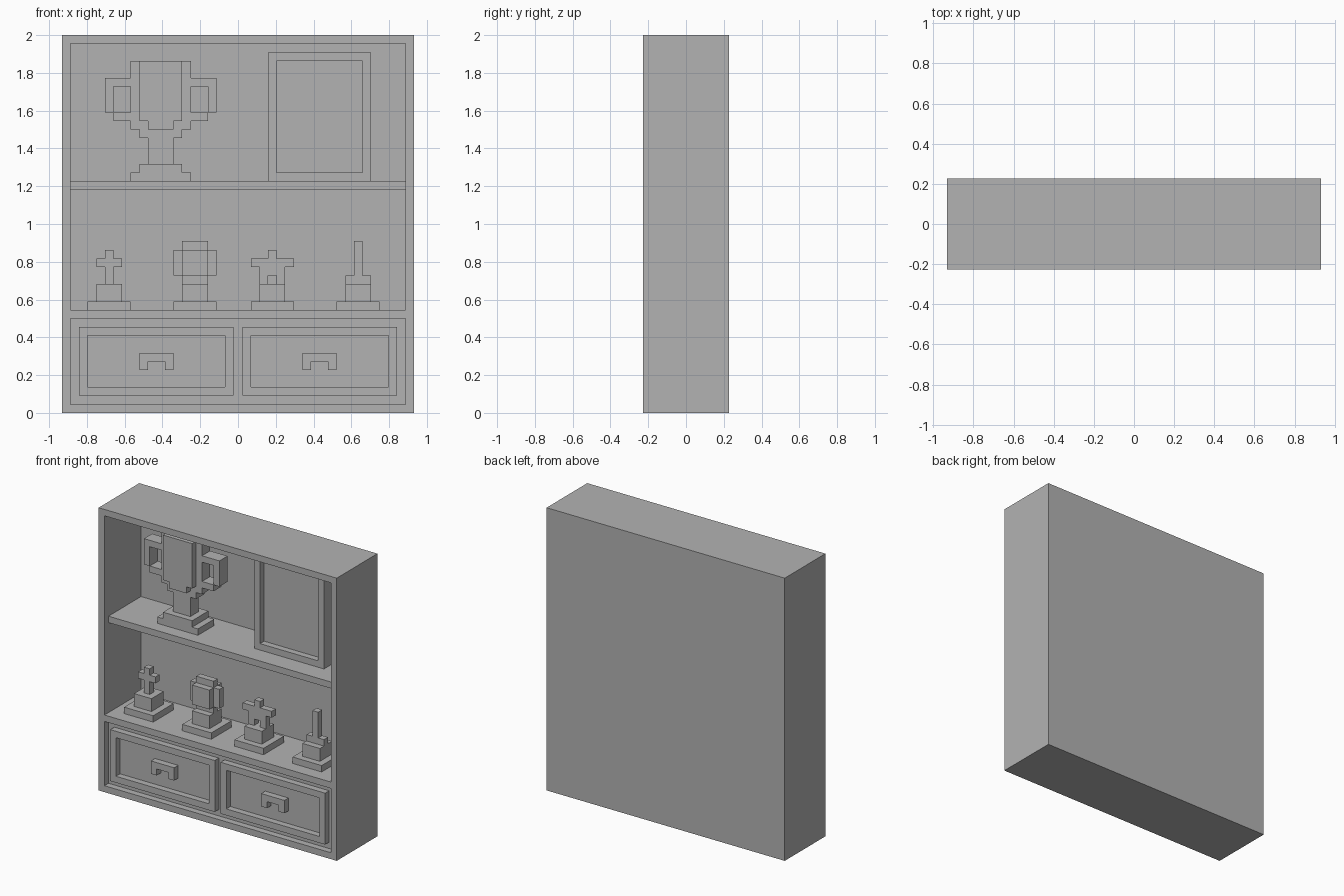
import bpy
import bmesh
from itertools import product

U = 1 / 22                      # size of one block
W, D, H = 41, 10, 44            # cabinet size in blocks

if "Cube" in bpy.data.objects:
    bpy.data.objects.remove(bpy.data.objects["Cube"], do_unlink=True)

grey = bpy.data.materials.new("plain grey")
grey.use_nodes = True
COLOUR = (0.45, 0.45, 0.45, 1)
grey.diffuse_color = COLOUR
grey.node_tree.nodes["Principled BSDF"].inputs["Base Color"].default_value = COLOUR


def cells(x0, x1, y0, y1, z0, z1):
    """Block of unit cells; x from the left edge, y from the front, z from the floor."""
    return set(product(range(x0, x1), range(y0, y1), range(z0, z1)))


def build(name, solid):
    """Skin a set of cells with outer faces only and merge the flat regions."""
    bm = bmesh.new()
    points = {}

    def vert(p):
        if p not in points:
            points[p] = bm.verts.new(((p[0] - W / 2) * U, (p[1] - D / 2) * U, p[2] * U))
        return points[p]

    for c in solid:
        for axis, side in product(range(3), (0, 1)):
            n = list(c)
            n[axis] += 2 * side - 1
            if tuple(n) in solid:
                continue
            a, b = (axis + 1) % 3, (axis + 2) % 3
            ring = []
            for s, t in ((0, 0), (1, 0), (1, 1), (0, 1)):
                p = list(c)
                p[axis] += side
                p[a] += s
                p[b] += t
                ring.append(vert(tuple(p)))
            bm.faces.new(ring if side else ring[::-1])
    bmesh.ops.dissolve_limit(bm, angle_limit=0.01, verts=bm.verts[:], edges=bm.edges[:])
    mesh = bpy.data.meshes.new(name)
    bm.to_mesh(mesh)
    bm.free()
    mesh.materials.append(grey)
    ob = bpy.data.objects.new(name, mesh)
    bpy.context.collection.objects.link(ob)
    return ob


# Cabinet: solid block with the display space and drawer bay carved out
build("cabinet", cells(0, W, 0, D, 0, H)
      - cells(1, 40, 0, 9, 12, 43)
      - cells(1, 40, 0, 1, 1, 11))
build("upper_shelf", cells(1, 40, 1, 9, 26, 27))

# Drawer fronts with raised rims and bridge handles
for side, x in (("right", 2), ("left", 21)):
    build(side + "_drawer_rim", cells(x, x + 18, 0, 1, 2, 10)
          - cells(x + 1, x + 17, 0, 1, 3, 9))
    build(side + "_drawer_handle", cells(x + 7, x + 11, 0, 1, 5, 7)
          - cells(x + 8, x + 10, 0, 1, 5, 6))

# Framed panel standing on the upper shelf
build("picture_frame", cells(24, 36, 4, 6, 27, 42) - cells(25, 35, 4, 5, 28, 41))

# Large cup: stepped base, stem, rounded bowl and two looped handles
build("cup_base", cells(8, 15, 3, 7, 27, 28) | cells(9, 14, 3, 7, 28, 29))
build("cup_bowl", cells(10, 13, 4, 6, 29, 32)
      | cells(9, 14, 4, 6, 32, 33)
      | cells(8, 15, 4, 6, 33, 41)
      | cells(10, 13, 3, 7, 33, 34)
      | cells(9, 14, 3, 7, 34, 41))
for side, inner, outer in (("right", 6, 5), ("left", 15, 17)):
    loop = cells(min(inner, outer), max(inner + 2, outer + 1), 4, 6, 35, 39)
    loop -= cells(inner, inner + 2, 4, 6, 35, 38)
    build(side + "_cup_handle", loop | cells(inner, inner + 2, 4, 6, 34, 35))

# Small awards on matching plinths; each figure is a list of x and z spans
for name, x in (("cross", 3), ("ball", 13), ("figure", 22), ("column", 32)):
    build(name + "_plinth", cells(x, x + 5, 2, 7, 12, 13)
          | cells(x + 1, x + 4, 3, 6, 13, 15))


def figure(name, x, spans):
    solid = set()
    for x0, x1, z0, z1 in spans:
        solid |= cells(x + x0, x + x1, 4, 5, z0, z1)
    return solid


build("cross_award", figure("cross", 3, [(2, 3, 15, 19), (1, 4, 17, 18)]))
build("ball_award", figure("ball", 13, [(0, 5, 16, 19), (1, 4, 15, 20)])
      | cells(14, 17, 3, 6, 16, 19))
build("figure_award", figure("figure", 22, [(1, 2, 15, 17), (3, 4, 15, 17), (2, 3, 16, 19),
                                            (0, 5, 17, 18)]))
build("column_award", figure("column", 32, [(1, 4, 15, 16), (2, 3, 16, 20)]))
